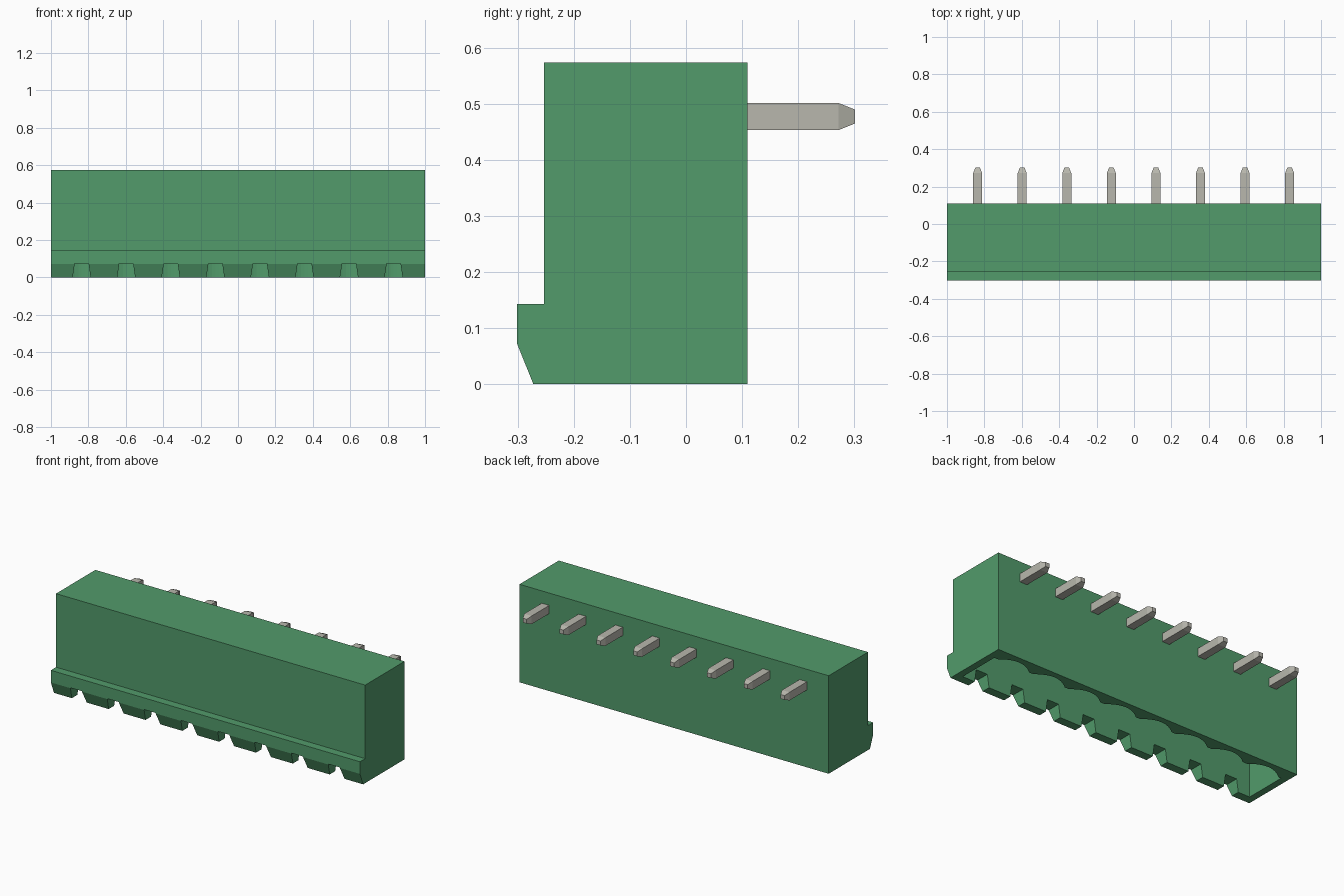
import bpy, bmesh, math
from mathutils import Vector

cube = bpy.data.objects.get("Cube")
if cube:
    bpy.data.objects.remove(cube, do_unlink=True)

PITCH = 0.2383
CENTRES = [-0.002 + (i - 3.5) * PITCH for i in range(8)]


def material(name, rgb):
    mat = bpy.data.materials.new(name)
    mat.use_nodes = True
    mat.diffuse_color = (*rgb, 1)
    mat.node_tree.nodes["Principled BSDF"].inputs["Base Color"].default_value = (*rgb, 1)
    return mat


green = material("green plastic", (0.084, 0.328, 0.147))
metal = material("tinned metal", (0.479, 0.474, 0.418))


def make_object(name, bm, mat):
    bmesh.ops.recalc_face_normals(bm, faces=bm.faces)
    mesh = bpy.data.meshes.new(name)
    bm.to_mesh(mesh)
    bm.free()
    mesh.materials.append(mat)
    obj = bpy.data.objects.new(name, mesh)
    bpy.context.collection.objects.link(obj)
    return obj


def extrude(bm, points, offset):
    """Extrude a closed outline of 3D points along an offset."""
    face = bm.faces.new([bm.verts.new(p) for p in points])
    new = bmesh.ops.extrude_face_region(bm, geom=[face])["geom"]
    bmesh.ops.translate(bm, vec=Vector(offset),
                        verts=[v for v in new if isinstance(v, bmesh.types.BMVert)])


def cut(obj, cutter):
    """Apply a boolean difference and discard the cutter."""
    mod = obj.modifiers.new("cut", "BOOLEAN")
    mod.operation = "DIFFERENCE"
    mod.solver = "EXACT"
    mod.object = cutter
    bpy.context.view_layer.update()
    result = bpy.data.meshes.new_from_object(
        obj.evaluated_get(bpy.context.evaluated_depsgraph_get()))
    obj.modifiers.clear()
    obj.data = result
    bpy.data.objects.remove(cutter, do_unlink=True)


# Housing: side profile with a chamfered lip along the front
bm = bmesh.new()
profile = [(-0.272, 0), (0.11, 0), (0.11, 0.573), (-0.253, 0.573),
           (-0.253, 0.143), (-0.301, 0.143), (-0.301, 0.072)]
extrude(bm, [(-1, y, z) for y, z in profile], (2, 0, 0))
housing = make_object("housing", bm, green)

# Cavity: open underneath, with a shallow arc in the back wall at each pole
bm = bmesh.new()
outline = [(0.96, -0.222), (-0.96, -0.222), (-0.96, 0.03)]
for c in CENTRES:
    for k in range(13):
        t = k / 6 - 1
        outline.append((c + 0.105 * t, 0.03 + 0.045 * (1 - t * t)))
outline.append((0.96, 0.03))
extrude(bm, [(x, y, -0.05) for x, y in outline], (0, 0, 0.45))
cut(housing, make_object("cavity_cutter", bm, green))

# Notches: tapered slots through the lower front wall
bm = bmesh.new()
for c in CENTRES:
    slot = [(-0.051, -0.02), (0.051, -0.02), (0.037, 0.075), (-0.037, 0.075)]
    extrude(bm, [(c + x, -0.35, z) for x, z in slot], (0, 0.15, 0))
cut(housing, make_object("notch_cutter", bm, green))


def pin_bar(bm, start, end, tip):
    """Square bar from start to end, tapering to a blunt tip."""
    start, end, tip = Vector(start), Vector(end), Vector(tip)
    side = Vector((1, 0, 0))
    up = side.cross((tip - start).normalized())
    rings = []
    for centre, half in ((start, 0.024), (end, 0.024), (tip, 0.0125)):
        rings.append([bm.verts.new(centre + side * a * half + up * b * half)
                      for a, b in ((-1, -1), (1, -1), (1, 1), (-1, 1))])
    for lower, upper in zip(rings, rings[1:]):
        for i in range(4):
            j = (i + 1) % 4
            bm.faces.new((lower[i], lower[j], upper[j], upper[i]))
    bm.faces.new(rings[0])
    bm.faces.new(rings[-1])


# Pins: solder tails out of the back, contacts down inside the cavity
for n, c in enumerate(CENTRES, 1):
    bm = bmesh.new()
    pin_bar(bm, (c, 0.09, 0.477), (c, 0.272, 0.477), (c, 0.301, 0.477))
    make_object(f"solder_pin_{n}", bm, metal)
    bm = bmesh.new()
    pin_bar(bm, (c, -0.08, 0.42), (c, -0.08, 0.17), (c, -0.08, 0.14))
    make_object(f"contact_pin_{n}", bm, metal)
